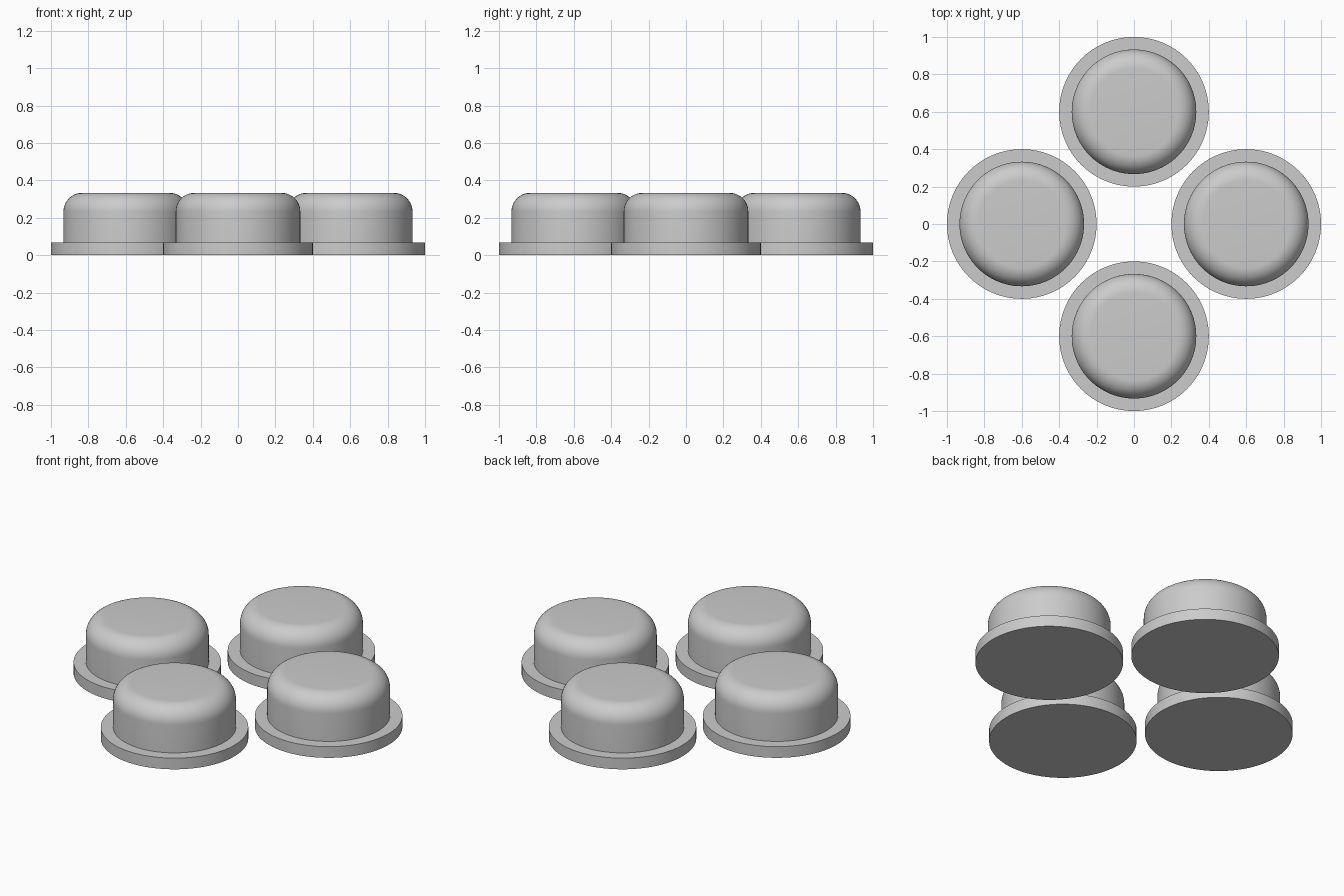
import bpy
import bmesh
from math import cos, sin, pi, radians

old = bpy.data.objects.get("Cube")
if old:
    bpy.data.objects.remove(old, do_unlink=True)

FLANGE_R, FLANGE_H = 0.4, 0.067
CAP_R, CAP_TOP, FILLET = 0.333, 0.333, 0.1
RING, SEGMENTS, ARC_STEPS = 0.6, 96, 12

grey = bpy.data.materials.new("light_grey")
grey.use_nodes = True
colour = (0.6, 0.6, 0.6, 1)
grey.diffuse_color = colour
grey.node_tree.nodes["Principled BSDF"].inputs["Base Color"].default_value = colour


def foot_profile():
    """Half section: flat base, flange rim, straight wall, rounded shoulder."""
    points = [(0, 0), (FLANGE_R, 0), (FLANGE_R, FLANGE_H), (CAP_R, FLANGE_H)]
    for i in range(ARC_STEPS + 1):
        a = pi / 2 * i / ARC_STEPS
        points.append((CAP_R - FILLET + FILLET * cos(a),
                       CAP_TOP - FILLET + FILLET * sin(a)))
    return points + [(0, CAP_TOP)]


def add_foot(name, x, y):
    bm = bmesh.new()
    verts = [bm.verts.new((r, 0, z)) for r, z in foot_profile()]
    edges = [bm.edges.new(pair) for pair in zip(verts, verts[1:])]
    bmesh.ops.spin(bm, geom=verts + edges, cent=(0, 0, 0), axis=(0, 0, 1),
                   angle=2 * pi, steps=SEGMENTS)
    bmesh.ops.remove_doubles(bm, verts=bm.verts, dist=0.0001)
    bmesh.ops.recalc_face_normals(bm, faces=bm.faces)
    mesh = bpy.data.meshes.new(name)
    bm.to_mesh(mesh)
    bm.free()
    mesh.materials.append(grey)
    obj = bpy.data.objects.new(name, mesh)
    obj.location = (x, y, 0)
    bpy.context.collection.objects.link(obj)
    bpy.ops.object.select_all(action='DESELECT')
    obj.select_set(True)
    bpy.context.view_layer.objects.active = obj
    bpy.ops.object.shade_smooth_by_angle(angle=radians(30))


# Four identical feet in a cross
for name, dx, dy in (("left", 1, 0), ("right", -1, 0), ("back", 0, 1), ("front", 0, -1)):
    add_foot(name + "_rubber_foot", dx * RING, dy * RING)
